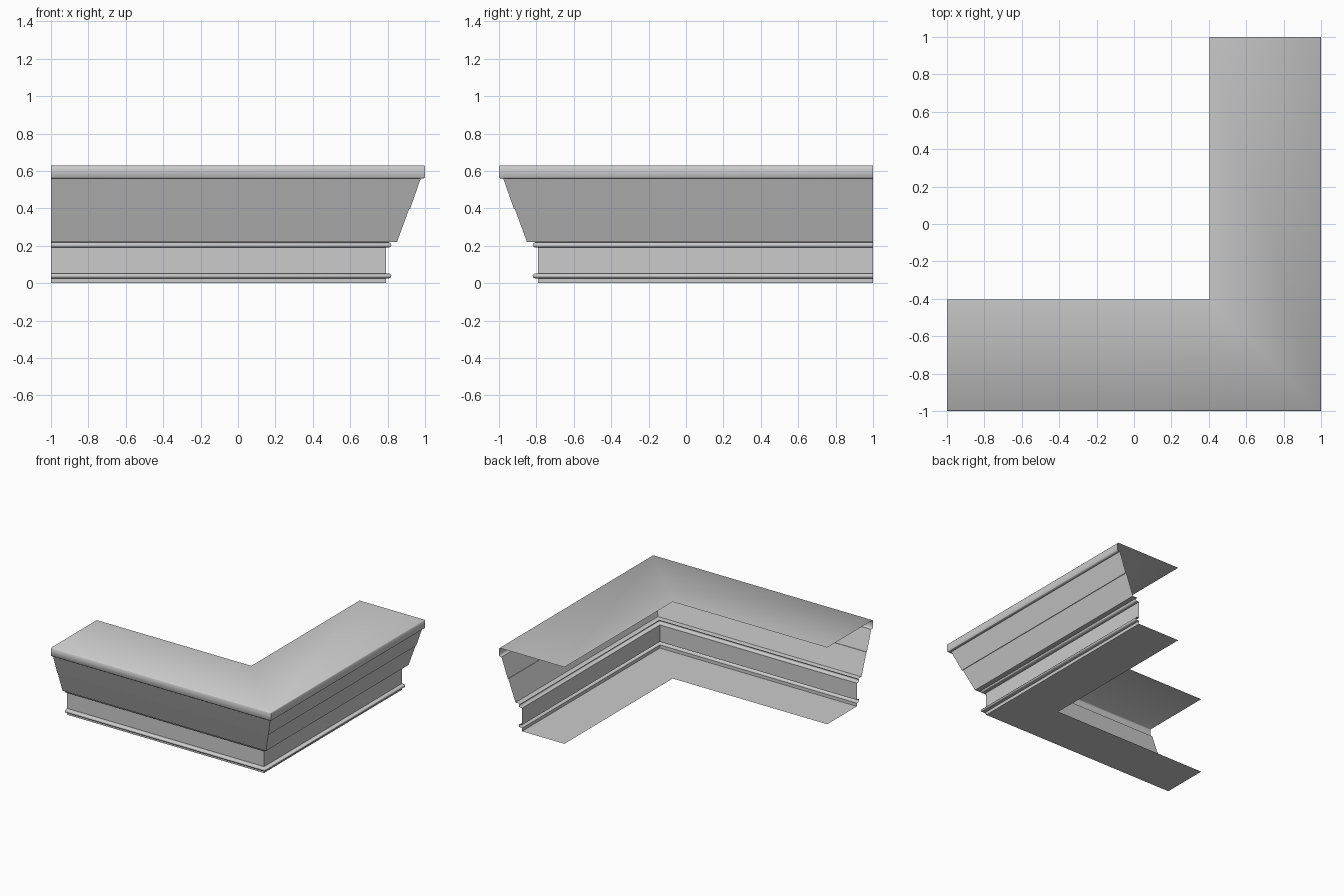
import bpy, bmesh, math

if "Cube" in bpy.data.objects:
    bpy.data.objects.remove(bpy.data.objects["Cube"])

INNER = 0.405


def bead(x, z0, z1, out, n=4):
    """Rounded-nose moulding standing out from x between two heights."""
    r = (z1 - z0) / 2
    arc = [(x + out - r + r * math.cos(a), (z0 + z1) / 2 + r * math.sin(a))
           for a in (math.pi * (i / n - 0.5) for i in range(n + 1))]
    return [(x, z0)] + arc + [(x, z1)]


# Section as (distance from centre, height), from inner bottom to inner top
profile = [(INNER, 0.0), (0.79, 0.0)]
profile += bead(0.79, 0.026, 0.052, 0.03)          # lower bead
profile += bead(0.79, 0.19, 0.218, 0.03)[:-1]      # upper bead
profile += [(0.81, 0.22), (0.85, 0.22),            # sloping crown, two fasciae
            (0.915, 0.397), (0.92, 0.397),
            (0.977, 0.56)]
profile += [(0.994, 0.56), (1.0, 0.566), (1.0, 0.624),  # top cap
            (0.994, 0.63), (INNER, 0.63)]

# Sweep the section around the mitred corner, with open ends and back
bm = bmesh.new()
rows = []
for station in (lambda d: (-1.0, -d), lambda d: (d, -d), lambda d: (d, 1.0)):
    rows.append([bm.verts.new((*station(d), z)) for d, z in profile])
for a, b in zip(rows, rows[1:]):
    for i in range(len(profile) - 1):
        bm.faces.new((a[i], b[i], b[i + 1], a[i + 1]))

mesh = bpy.data.meshes.new("corner_cornice")
bm.to_mesh(mesh)
bm.free()
cornice = bpy.data.objects.new("corner_cornice", mesh)
bpy.context.collection.objects.link(cornice)

# Smooth the small rounds, keep the mitre and steps crisp
bpy.context.view_layer.objects.active = cornice
cornice.select_set(True)
bpy.ops.object.shade_smooth_by_angle(angle=math.radians(50))
